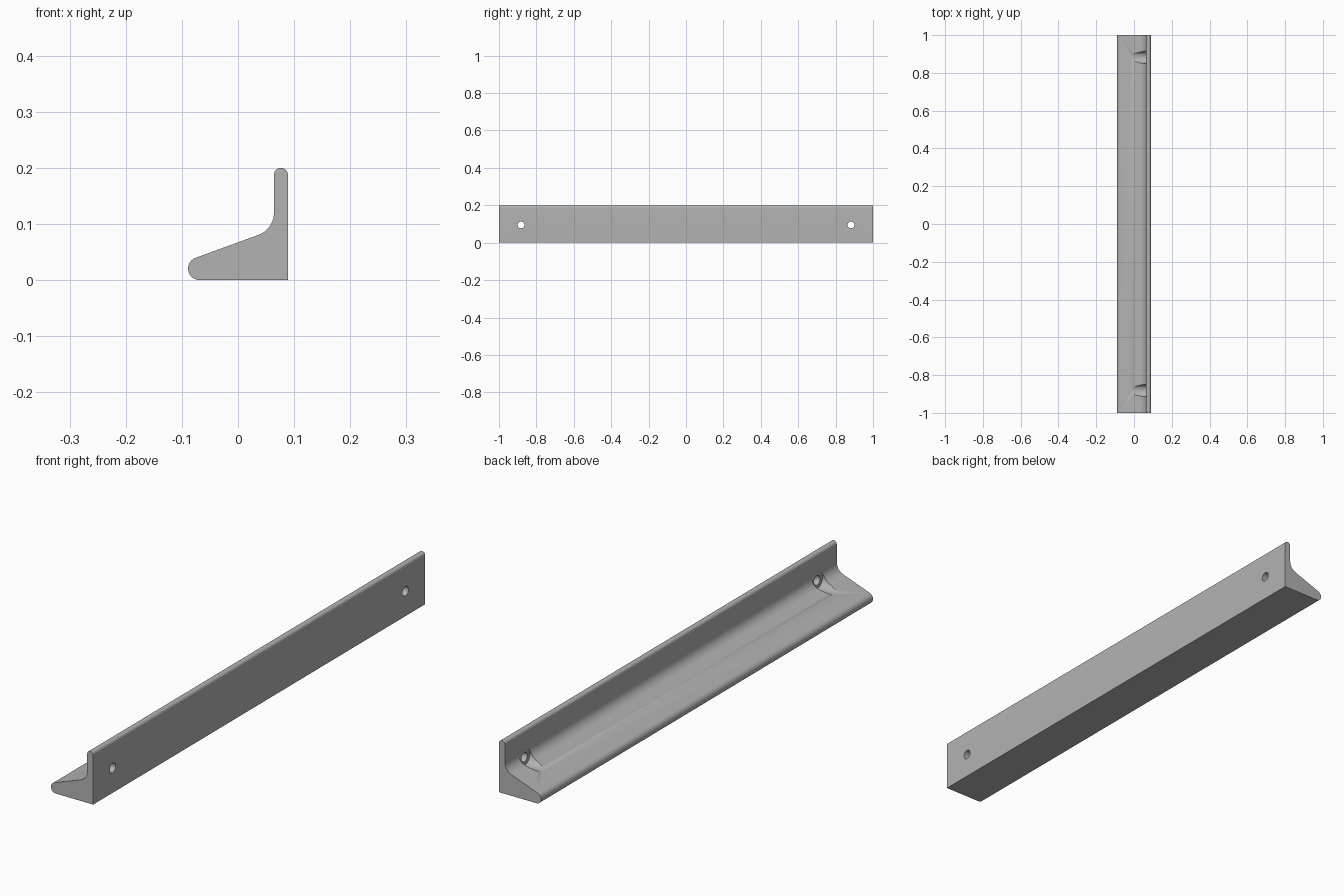
import bpy, bmesh
from math import sin, cos, radians, pi
from mathutils import Matrix

if "Cube" in bpy.data.objects:
    bpy.data.objects.remove(bpy.data.objects["Cube"])

grey = bpy.data.materials.new("plain grey")
grey.use_nodes = True
colour = (0.45, 0.45, 0.45, 1)
grey.diffuse_color = colour
grey.node_tree.nodes["Principled BSDF"].inputs["Base Color"].default_value = colour


def arc(cx, cz, r, start, end, steps):
    angles = [radians(start + (end - start) * i / steps) for i in range(steps + 1)]
    return [(cx + r * cos(a), cz + r * sin(a)) for a in angles]


def finish(name, bm):
    bmesh.ops.recalc_face_normals(bm, faces=bm.faces)
    mesh = bpy.data.meshes.new(name)
    bm.to_mesh(mesh)
    bm.free()
    mesh.materials.append(grey)
    obj = bpy.data.objects.new(name, mesh)
    bpy.context.collection.objects.link(obj)
    return obj


# Rail cross-section: flat back and base, rounded lip, fillet and rounded nose
back, face, slope = 0.089, 0.064, 20
nose, fillet, lip = 0.0205, 0.042, (back - face) / 2
nose_x = nose - 0.089
tip_x = nose_x - nose * sin(radians(slope))
tip_z = nose + nose * cos(radians(slope))
fil_x = face - fillet
foot_x = fil_x + fillet * sin(radians(slope))
foot_z = tip_z + (foot_x - tip_x) * sin(radians(slope)) / cos(radians(slope))
fil_z = foot_z + fillet * cos(radians(slope))
profile = [(back, 0)]
profile += arc(face + lip, 0.2 - lip, lip, 0, 180, 16)
profile += arc(fil_x, fil_z, fillet, 0, slope - 90, 16)
profile += arc(nose_x, nose, nose, 90 + slope, 270, 20)

bm = bmesh.new()
section = bm.faces.new([bm.verts.new((x, -1, z)) for x, z in profile])
new = bmesh.ops.extrude_face_region(bm, geom=[section])["geom"]
bmesh.ops.translate(bm, vec=(0, 2, 0),
                    verts=[v for v in new if isinstance(v, bmesh.types.BMVert)])
rail = finish("rail", bm)


# Screw holes with wider head pockets sunk into the slope
def bore(name, y, r, x0, x1):
    b = bmesh.new()
    place = Matrix.Translation(((x0 + x1) / 2, y, 0.095)) @ Matrix.Rotation(pi / 2, 4, "Y")
    bmesh.ops.create_cone(b, cap_ends=True, segments=40, radius1=r, radius2=r,
                          depth=x1 - x0, matrix=place)
    cutter = finish(name, b)
    cutter.hide_render = True
    cut = rail.modifiers.new(name, "BOOLEAN")
    cut.operation, cut.solver, cut.object = "DIFFERENCE", "EXACT", cutter
    return cutter


cutters = []
for side in (-1, 1):
    cutters.append(bore("head_pocket", side * 0.882, 0.033, -0.2, face + 0.0005))
    cutters.append(bore("screw_hole", side * 0.882, 0.018, 0, 0.2))

# Apply the cuts, remove the cutters and smooth the curved faces
bpy.ops.object.select_all(action="DESELECT")
bpy.context.view_layer.objects.active = rail
rail.select_set(True)
for m in list(rail.modifiers):
    bpy.ops.object.modifier_apply(modifier=m.name)
for c in cutters:
    bpy.data.objects.remove(c)
bpy.ops.object.shade_smooth_by_angle(angle=radians(30))
